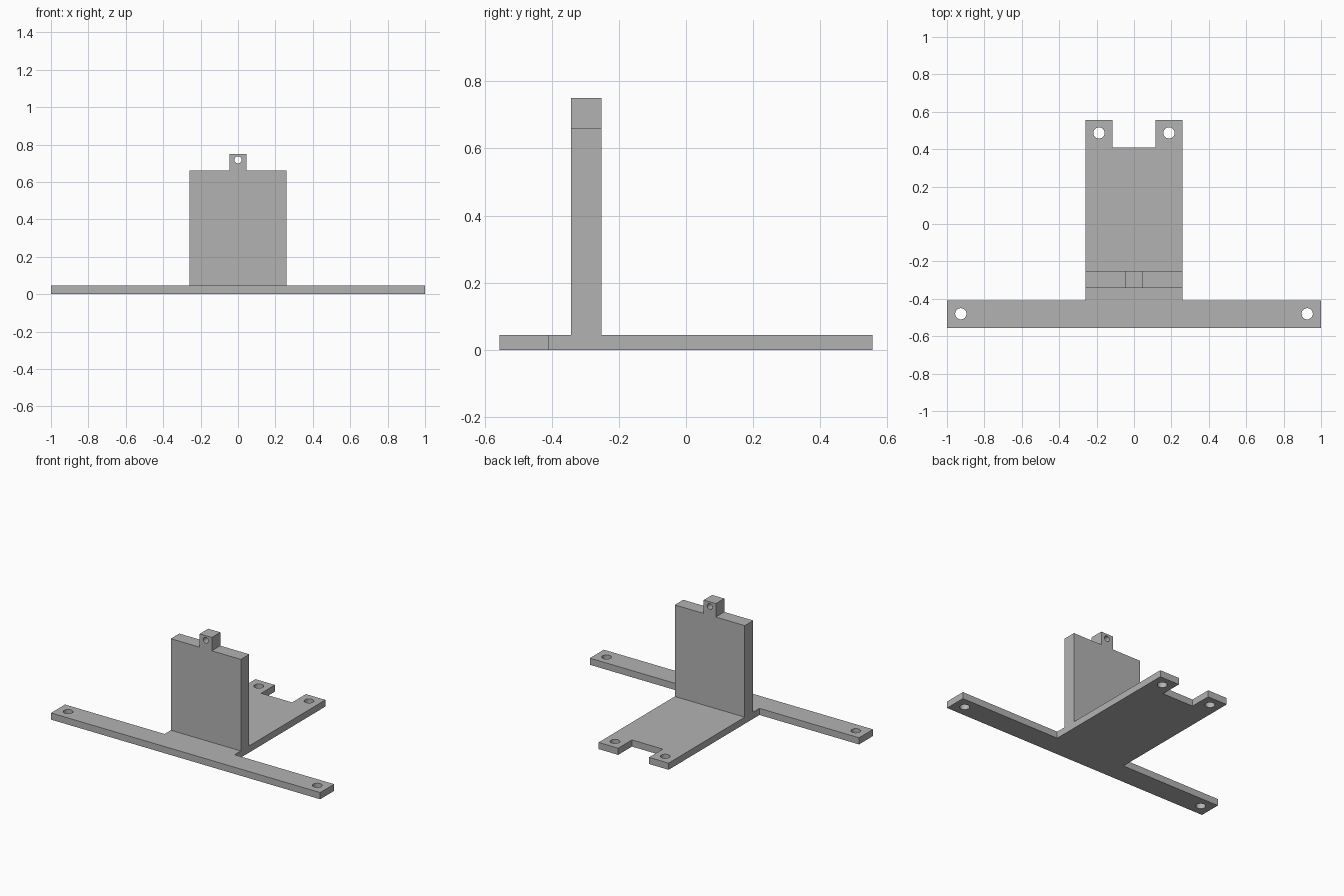
import bpy
import math
from mathutils import Matrix

cube = bpy.data.objects.get("Cube")
if cube:
    bpy.data.objects.remove(cube, do_unlink=True)

grey = bpy.data.materials.new("plain grey")
grey.use_nodes = True
grey.diffuse_color = (0.45, 0.45, 0.45, 1)
grey.node_tree.nodes["Principled BSDF"].inputs["Base Color"].default_value = grey.diffuse_color


def mirrored(half):
    """Close a right-hand half outline by mirroring it across x = 0."""
    return half + [(-x, y) for x, y in reversed(half)]


def circle(cx, cy, r, n=32):
    return [(cx + r * math.cos(math.tau * i / n), cy + r * math.sin(math.tau * i / n))
            for i in range(n)]


def plate(name, outline, holes, thickness, matrix):
    """Flat plate with through holes, extruded evenly about its mid plane."""
    curve = bpy.data.curves.new(name + "_profile", "CURVE")
    curve.dimensions = "2D"
    curve.fill_mode = "BOTH"
    curve.extrude = thickness / 2
    for loop in [outline] + holes:
        spline = curve.splines.new("POLY")
        spline.points.add(len(loop) - 1)
        for point, (x, y) in zip(spline.points, loop):
            point.co = (x, y, 0, 1)
        spline.use_cyclic_u = True
    profile = bpy.data.objects.new(name + "_profile", curve)
    bpy.context.collection.objects.link(profile)
    bpy.context.view_layer.update()
    graph = bpy.context.evaluated_depsgraph_get()
    mesh = bpy.data.meshes.new_from_object(profile.evaluated_get(graph))
    bpy.data.objects.remove(profile, do_unlink=True)
    mesh.transform(matrix)
    mesh.materials.clear()
    mesh.materials.append(grey)
    obj = bpy.data.objects.new(name, mesh)
    bpy.context.collection.objects.link(obj)
    bpy.ops.object.select_all(action="DESELECT")
    obj.select_set(True)
    bpy.context.view_layer.objects.active = obj
    bpy.ops.object.mode_set(mode="EDIT")
    bpy.ops.mesh.select_all(action="SELECT")
    bpy.ops.mesh.remove_doubles(threshold=0.0001)
    bpy.ops.mesh.normals_make_consistent(inside=False)
    bpy.ops.object.mode_set(mode="OBJECT")
    bpy.ops.object.shade_smooth_by_angle(angle=math.radians(30))
    return obj


base_height = 0.045
body = 0.26

# T-shaped base with a notched rear end and four screw holes
base_outline = mirrored([(1, -0.556), (1, -0.408), (body, -0.408), (body, 0.556),
                         (0.115, 0.556), (0.115, 0.41)])
base_holes = [circle(side * x, y, 0.03)
              for x, y in ((0.926, -0.48), (0.187, 0.487)) for side in (-1, 1)]
plate("base_plate", base_outline, base_holes, base_height,
      Matrix.Translation((0, 0, base_height / 2)))

# Upright wall with a small drilled tab on top
wall_outline = mirrored([(body, base_height), (body, 0.66), (0.045, 0.66), (0.045, 0.75)])
plate("upright_wall", wall_outline, [circle(0, 0.718, 0.019)], 0.09,
      Matrix.Translation((0, -0.297, 0)) @ Matrix.Rotation(math.pi / 2, 4, "X"))
